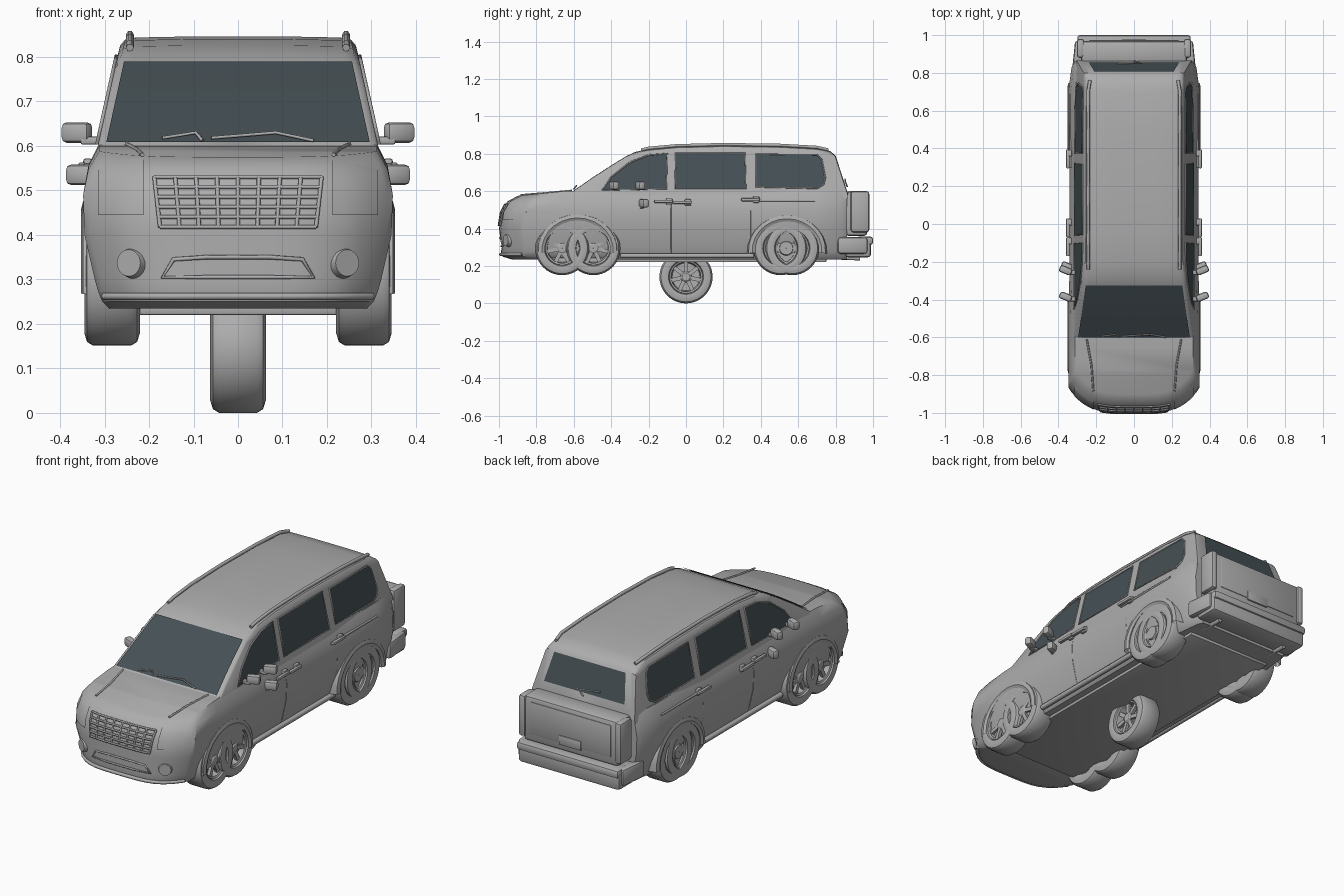
import bpy, bmesh
from math import sin, cos, pi, radians
from mathutils import Vector, Matrix

cube = bpy.data.objects.get("Cube")
if cube:
    bpy.data.objects.remove(cube)


def material(name, rgb):
    m = bpy.data.materials.new(name)
    m.use_nodes = True
    m.diffuse_color = (*rgb, 1)
    m.node_tree.nodes["Principled BSDF"].inputs["Base Color"].default_value = (*rgb, 1)
    return m


GREY = material("grey_paint", (0.42, 0.42, 0.42))
GLASS = material("dark_glass", (0.06, 0.08, 0.09))


def finish(name, bm, mat=GREY, angle=35):
    bmesh.ops.recalc_face_normals(bm, faces=bm.faces)
    me = bpy.data.meshes.new(name)
    bm.to_mesh(me)
    bm.free()
    me.shade_smooth()
    me.set_sharp_from_angle(angle=radians(angle))
    me.materials.append(mat)
    ob = bpy.data.objects.new(name, me)
    bpy.context.collection.objects.link(ob)
    return ob


def loft(name, rows, closed=False, mat=GREY, caps=False):
    """Skin rows of points; caps are ladders joining mirrored points."""
    bm = bmesh.new()
    vs = [[bm.verts.new(p) for p in r] for r in rows]
    n = len(rows[0])
    for a, b in zip(vs, vs[1:]):
        for i in range(n if closed else n - 1):
            j = (i + 1) % n
            bm.faces.new((a[i], a[j], b[j], b[i]))
    if caps:
        for r in (vs[0], vs[-1]):
            for i in range(n // 2):
                quad = [r[i], r[i + 1], r[-2 - i], r[-1 - i]]
                if len(set(quad)) > 2:
                    bm.faces.new(list(dict.fromkeys(quad)))
    return finish(name, bm, mat)


def box(name, c, s, bevel=0.008, rz=0):
    bm = bmesh.new()
    m = Matrix.Translation(c) @ Matrix.Rotation(rz, 4, 'Z') @ Matrix.Diagonal((*s, 1))
    bmesh.ops.create_cube(bm, size=1, matrix=m)
    if bevel:
        bmesh.ops.bevel(bm, geom=bm.edges[:], offset=bevel, segments=2, affect='EDGES', profile=0.5)
    return finish(name, bm)


def lathe(name, profile, c, direction=1, steps=40, mat=GREY):
    """Revolve (x, radius) pairs around the x axis."""
    rows = [[(c[0] + direction * x, c[1] + r * cos(2 * pi * k / steps), c[2] + r * sin(2 * pi * k / steps))
             for k in range(steps)] for x, r in profile]
    return loft(name, rows, True, mat)


def tube(name, pts, r, closed=False):
    cu = bpy.data.curves.new(name, 'CURVE')
    cu.dimensions = '3D'
    cu.bevel_depth = r
    cu.bevel_resolution = 1
    cu.use_fill_caps = True
    sp = cu.splines.new('POLY')
    sp.points.add(len(pts) - 1)
    for p, q in zip(sp.points, pts):
        p.co = (*q, 1)
    sp.use_cyclic_u = closed
    cu.materials.append(GREY)
    ob = bpy.data.objects.new(name, cu)
    bpy.context.collection.objects.link(ob)


def interp(table, t):
    for (a, u), (b, v) in zip(table, table[1:]):
        if t <= b:
            return u + (v - u) * max(0, (t - a) / (b - a))
    return table[-1][1]


# Lower body: stacked plan outlines (height, nose y, half width)
LEVELS = [(.235, -.93, .29), (.25, -.98, .305), (.275, -.99, .315), (.3, -.985, .322), (.4, -1, .345),
          (.49, -.985, .348), (.545, -.955, .336), (.575, -.9, .312)]
NOSE = [(z, y) for z, y, w in LEVELS]
WIDE = [(z, w) for z, y, w in LEVELS]


def nose(x, z, out=0.0):
    return Vector((x, interp(NOSE, z) + .13 * (abs(x) / interp(WIDE, z)) ** 4 - out, z))


rows = []
for z, yf, w in LEVELS:
    half = [nose(w * s, z) for s in (0, .2, .4, .55, .7, .8, .9, .96, 1)]
    half += [Vector((w * k, y, z)) for k, y in ((1, -.65), (1, -.5), (.985, -.3), (.985, .3), (1, .5),
                                               (1, .7), (.95, .83), (.9, .86), (0, .86))]
    for p in half:
        if z > .5:
            p.z += (.03 if z > .55 else .012) * min(1, max(0, (p.y + .9) / .3))
    half[0].x = 1e-4
    half[-1].x = 1e-4
    rows.append(half + [Vector((-p.x, p.y, p.z)) for p in reversed(half)])
loft("lower_body", rows, True, caps=True)
box("floor_pan", (0, 0, .232), (.5, 1.5, .024), .005)
tube("front_lip", [nose(.3 * k / 8, .262, .006) for k in range(-8, 9)], .009)


# Cabin with sloped windscreen and tailgate
ROOF = [(-.62, .59), (-.5, .673), (-.4, .738), (-.32, .787), (-.27, .81), (-.2, .826), (-.05, .84), (.2, .846),
        (.5, .842), (.7, .831), (.77, .815), (.8, .79), (.865, .59)]


def side_x(z, y=0):
    return (.315 - (z - .6) * .22) * (1 - .05 * max(0, (y - .6) / .26))


rows = []
for y, zt in ROOF:
    drop = .04 if -.3 < y < .78 else .012
    w = side_x(zt - drop, y)
    half = [(side_x(.56, y), .56), (w, zt - drop), (w - .005, zt - drop * .5), (w - .016, zt - drop * .18),
            (w - .04, zt - drop * .06), (w * .4, zt), (1e-4, zt)]
    rows.append([(x, y, z) for x, z in half] + [(-x, y, z) for x, z in reversed(half)])
loft("cabin", rows, caps=True)


def screen(name, ys, inset):
    rows = []
    for y in ys:
        z = interp(ROOF, y)
        w = side_x(z, y) - inset
        rows.append([(w * k, y + (.004 if y > 0 else -.003), z + .004) for k in (-1, -.4, .4, 1)])
    loft(name, rows, mat=GLASS)


screen("windscreen", (-.598, -.5, -.4, -.322), .018)
screen("rear_window", (.803, .85), .055)

# Side windows: plates with a frame line
WINDOWS = {
    "front_window": [(-.45, .605), (-.4, .675), (-.3, .755), (-.2, .793), (-.1, .802), (-.105, .612)],
    "middle_window": [(-.06, .615), (-.055, .803), (.315, .803), (.32, .615)],
    "rear_window_side": [(.375, .622), (.375, .798), (.7, .795), (.725, .77), (.745, .67), (.735, .635), (.7, .615)],
}
for side, tag in ((1, "left"), (-1, "right")):
    for name, poly in WINDOWS.items():
        pts = [(side * (side_x(z, y) + .003), y, z) for y, z in poly]
        bm = bmesh.new()
        bm.faces.new([bm.verts.new(p) for p in pts])
        f = finish(f"{name}_{tag}", bm, GLASS)
        if side * f.data.polygons[0].normal.x < 0:
            f.data.flip_normals()
        tube(f"{name}_frame_{tag}", pts, .004, True)

    # Roof rail, sliding rail, seams, sill
    tube(f"roof_rail_{tag}", [(side * (.243 - .01 * (abs(y - .25) > .5)), y, interp(ROOF, y) + .004)
                              for y in (-.24, -.2, -.05, .2, .5, .7, .76)], .009)
    tube(f"slide_rail_{tag}", [(side * .338, .3, .55), (side * .336, .69, .55)], .006)
    for y in (-.08, .345):
        tube(f"door_seam_{tag}", [(side * (interp(WIDE, z) * .985), y, z) for z in (.25, .3, .4, .49, .545)], .002)
    tube(f"sill_{tag}", [(side * .313, -.35, .255), (side * .313, .36, .255)], .014)

    # Door handles
    for y, z in ((-.12, .545), (-.02, .54), (.345, .555)):
        box(f"door_handle_{tag}", (side * .35, y, z), (.018, .1, .016), .005)
        box(f"handle_mount_{tag}", (side * .338, y + .03, z), (.02, .035, .034), .006)

    # Mirrors
    for y, z, x in ((-.385, .63, .362), (-.245, .63, .362), (-.225, .535, .352)):
        box(f"mirror_{tag}", (side * x, y, z), (.068, .038, .046), .012, side * .4)
        box(f"mirror_arm_{tag}", (side * (x - .038), y - .012, z - .018), (.06, .025, .018), .005)

    # Headlamp cover and fog lamp
    loft(f"headlamp_{tag}", [[nose(side * x, z, .007) for x in (.212, .24, .27, .295, .315)]
                             for z in (.445, .49, .52, .545, .572)])
    fog = nose(side * .24, .337)
    bm = bmesh.new()
    turn = Matrix.Translation(fog) @ Matrix.Rotation(side * .5, 4, 'Z') @ Matrix.Rotation(pi / 2, 4, 'X')
    bmesh.ops.create_cone(bm, cap_ends=True, segments=24, radius1=.036, radius2=.03, depth=.024, matrix=turn)
    finish(f"fog_lamp_{tag}", bm)

    # Wheel arch flares
    for y, r, name in ((-.58, .205, "front"), (.54, .2, "rear")):
        rows = []
        for k in range(15):
            a = pi * (-.03 + 1.06 * k / 14)
            rows.append([(side * x, y + (r + d) * 1.03 * cos(a), .285 + (r + d) * .93 * sin(a))
                         for x, d in ((.3, -.035), (.346, -.035), (.353, -.02), (.348, 0), (.3, .01))])
        loft(f"{name}_arch_{tag}", rows)

    # Tail lamp and exhaust
    box(f"tail_lamp_{tag}", (side * .283, .93, .49), (.04, .1, .22), .015)
    tube(f"exhaust_{tag}", [(side * .21, .8, .245), (side * .21, .93, .24)], .012)


# Wheels: tyre, rim, hub and spokes
def wheel(name, x, y, z, d, r=.144):
    c = (x, y, z)
    h = .0625
    lathe(name + "_tyre", [(h - .02, r * .62), (h - .004, r * .66), (h, r * .8), (h - .006, r * .94), (h - .02, r),
                           (-h + .02, r), (-h + .006, r * .94), (-h, r * .8), (-h + .004, r * .62),
                           (-h + .02, r * .5), (-h + .02, .001)], c, d)
    lathe(name + "_rim", [(h - .018, r * .64), (h - .01, r * .62), (h - .014, r * .56), (.015, r * .52),
                          (.012, .001)], c, d)
    lathe(name + "_hub", [(.01, r * .22), (h - .02, r * .2), (h - .014, r * .14), (h - .014, .001)], c, d, 20)
    bm = bmesh.new()
    for k in range(7):
        m = (Matrix.Translation((x + d * (h - .027), y, z)) @ Matrix.Rotation(2 * pi * k / 7, 4, 'X')
             @ Matrix.Translation((0, 0, r * .37)) @ Matrix.Diagonal((.016, r * .15, r * .42, 1)))
        bmesh.ops.create_cube(bm, size=1, matrix=m)
    finish(name + "_spokes", bm)


for d, tag in ((1, "left"), (-1, "right")):
    for i, y in enumerate((-.662, -.495)):
        wheel(f"front_wheel_{i + 1}_{tag}", d * .283, y, .295, d)
    for i, y in enumerate((.505, .568)):
        wheel(f"rear_wheel_{i + 1}_{tag}", d * .283, y, .295, d)
    for y, name in ((-.605, "front"), (.536, "rear")):
        lathe(f"{name}_brake_{tag}", [(-.03, .07), (.03, .07), (.033, .06), (.033, .04), (.045, .035), (.045, .001)],
              (d * .29, y, .295), d)
wheel("spare_wheel", 0, 0, .142, 1, .142)

# Grille lattice
def grille_x(t, z):
    return t * (.175 + .013 * (z - .415) / .115)


ZS = [.418 + .0224 * k for k in range(6)]
TS = [-1 + k / 4 for k in range(9)]
for z in ZS:
    tube("grille_bar", [nose(grille_x(t, z), z, .005) for t in TS], .005)
for t in TS:
    tube("grille_post", [nose(grille_x(t, z), z, .005) for z in ZS], .005)

# Lower air intake outline
tube("lower_intake", [nose(x, z, .003) for x, z in ((-.17, .305), (-.145, .345), (-.07, .35), (0, .35), (.07, .35),
                                                    (.145, .345), (.17, .305), (.08, .305), (-.08, .305))], .005, True)

# Bonnet seams and wipers
for s in (1, -1):
    tube("bonnet_seam", [(s * .215, -.885, .58), (s * .225, -.75, .591), (s * .25, -.61, .604)], .005)
for a, b in ((-.17, -.08), (-.06, .17)):
    tube("wiper", [(a, -.595, .618), ((a + b) / 2 + .03, -.585, .63), (b, -.6, .612)], .004)
tube("rear_wiper", [(0, .862, .625), (.04, .852, .65), (-.09, .85, .665)], .004)

# Tailgate, plate recess and rear bumper
box("tailgate", (0, .91, .48), (.56, .12, .24), .02)
box("tailgate_panel", (0, .966, .49), (.48, .016, .17), .006)
box("plate_holder", (0, .972, .42), (.13, .012, .05), .004)
box("rear_bumper", (0, .92, .3), (.6, .14, .11), .02)
box("bumper_step", (0, .955, .335), (.6, .09, .045), .014)
for s in (1, -1):
    box("bumper_corner", (s * .3, .89, .31), (.04, .16, .09), .015, s * .1)
